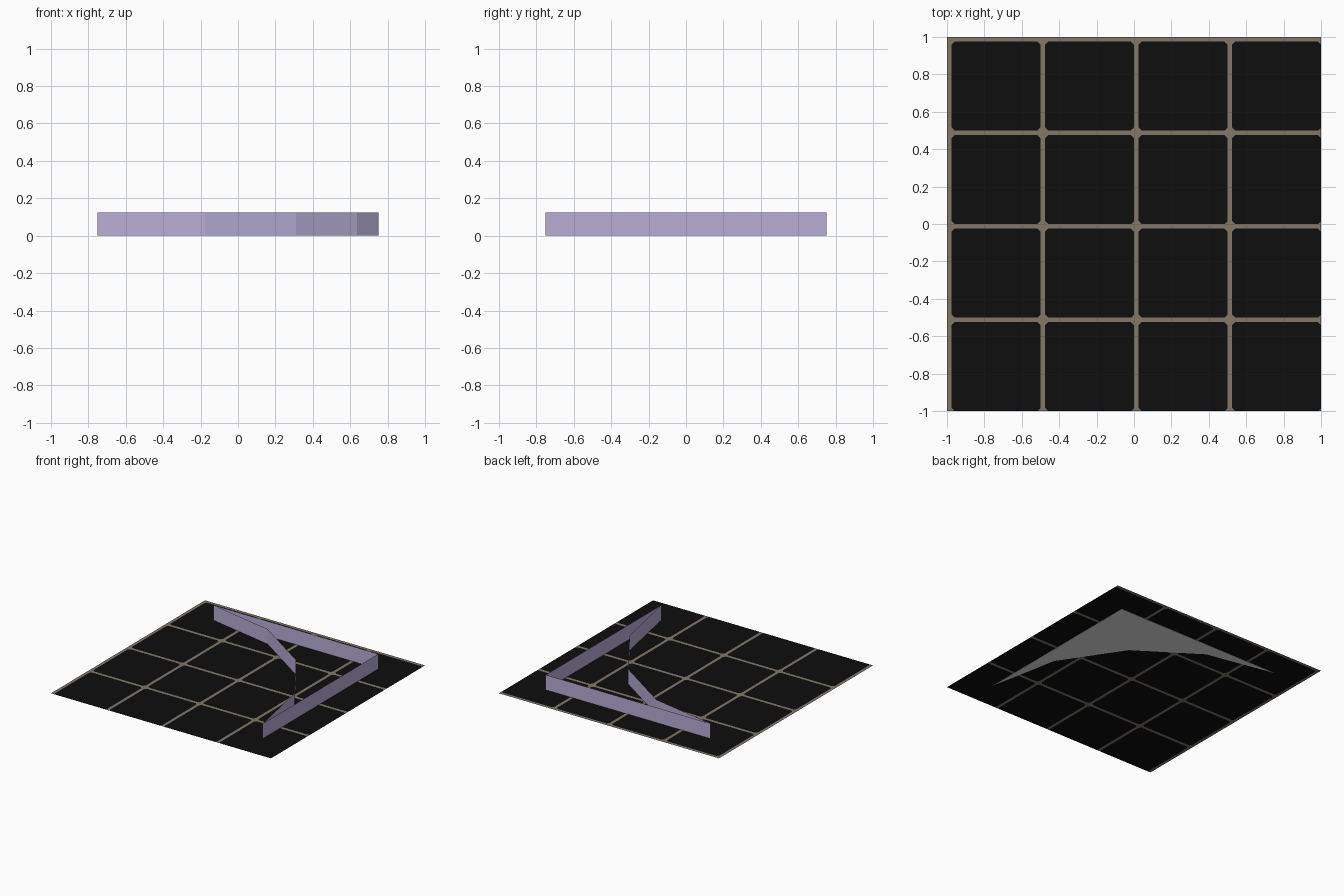
import bpy, bmesh, math

if "Cube" in bpy.data.objects:
    bpy.data.objects.remove(bpy.data.objects["Cube"])


def mat(name, rgb):
    m = bpy.data.materials.new(name)
    lin = [((c / 255 + 0.055) / 1.055) ** 2.4 if c > 10 else c / 255 / 12.92 for c in rgb]
    m.diffuse_color = (*lin, 1)
    m.use_nodes = True
    m.node_tree.nodes["Principled BSDF"].inputs["Base Color"].default_value = m.diffuse_color
    return m


BLACK = mat("black tile", (14, 14, 14))
TAN = mat("tan grout", (131, 119, 105))
LAVENDER = mat("lavender wall", (184, 174, 214))
WHITE = mat("white underside", (250, 250, 250))


def build(name, faces, mats):
    """faces: list of (points, material index)"""
    bm = bmesh.new()
    for pts, index in faces:
        f = bm.faces.new([bm.verts.new(p) for p in pts])
        f.material_index = index
    bmesh.ops.remove_doubles(bm, verts=bm.verts, dist=1e-5)
    me = bpy.data.meshes.new(name)
    bm.to_mesh(me)
    bm.free()
    for m in mats:
        me.materials.append(m)
    ob = bpy.data.objects.new(name, me)
    bpy.context.collection.objects.link(ob)
    return ob


# Tiled floor: each tile has grout along its left and back edges and clipped corners
Z, T, W, C = 0.002, 0.5, 0.025, 0.016
floor = []
for i in range(4):
    for j in range(4):
        x0, y0 = -1 + i * T, -1 + j * T
        x1, y1 = x0 + T, y0 + T
        a, b = x0 + W, y1 - W

        def add(index, *pts):
            floor.append(([(x, y, Z) for x, y in pts], index))

        add(0, (a + C, y0), (x1 - C, y0), (x1, y0 + C), (x1, b - C),
            (x1 - C, b), (a + C, b), (a, b - C), (a, y0 + C))
        add(1, (x0, y0), (a, y0), (a, y0 + C), (a, b - C), (a, b), (x0, b))
        add(1, (x0, b), (a, b), (a + C, b), (x1 - C, b), (x1, b), (x1, y1), (x0, y1))
        add(1, (a, y0), (a + C, y0), (a, y0 + C))
        add(1, (x1 - C, y0), (x1, y0), (x1, y0 + C))
        add(1, (x1, b - C), (x1, b), (x1 - C, b))
        add(1, (a, b - C), (a + C, b), (a, b))
build("tiled_floor", floor, [BLACK, TAN])

# Corner outline: square corner closed by a four-segment inward quarter arc
R, H = 1.5, 0.125
arc = [(-0.75 + R * math.cos(math.pi / 8 * k), -0.75 + R * math.sin(math.pi / 8 * k))
       for k in range(4, -1, -1)]
outline = arc + [(0.75, 0.75)]  # counter-clockwise

# Open-topped thin walls
walls = []
for p, q in zip(outline, outline[1:] + outline[:1]):
    walls.append(([(*p, 0), (*q, 0), (*q, H), (*p, H)], 0))
build("corner_walls", walls, [LAVENDER])

# Underside of the corner piece, facing down, split into a fan from the square corner
under = [([(0.75, 0.75, 0), (*q, 0), (*p, 0)], 0) for p, q in zip(arc, arc[1:])]
build("corner_underside", under, [WHITE])
